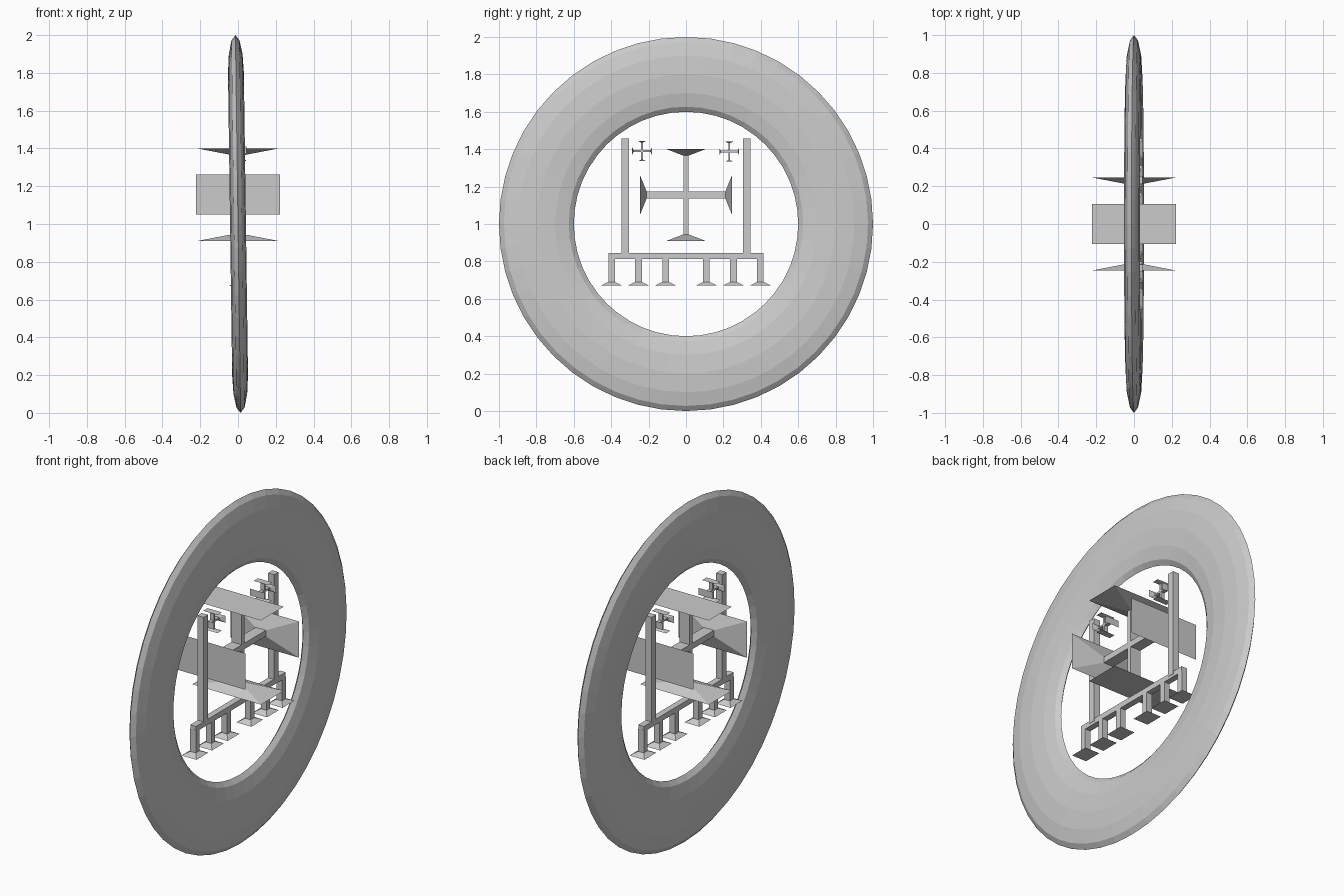
import bpy, bmesh
from math import pi
from mathutils import Matrix, Vector

if "Cube" in bpy.data.objects:
    bpy.data.objects.remove(bpy.data.objects["Cube"])


def make_object(name, bm):
    bmesh.ops.recalc_face_normals(bm, faces=bm.faces)
    mesh = bpy.data.meshes.new(name)
    bm.to_mesh(mesh)
    bm.free()
    obj = bpy.data.objects.new(name, mesh)
    bpy.context.collection.objects.link(obj)
    return obj


def add_box(bm, y0, y1, z0, z1, hx):
    m = Matrix.Translation((0, (y0 + y1) / 2, (z0 + z1) / 2)) @ Matrix.Diagonal((2 * hx, y1 - y0, z1 - z0, 1))
    bmesh.ops.create_cube(bm, size=1, matrix=m)


def add_loft(bm, sections, matrix):
    """Rectangular sections (height, half x, half y) joined along local z."""
    rings = [[bm.verts.new(matrix @ Vector((sx * hx, sy * hy, z)))
              for sx, sy in ((-1, -1), (1, -1), (1, 1), (-1, 1))]
             for z, hx, hy in sections]
    bm.faces.new(rings[0])
    bm.faces.new(rings[-1])
    for a, b in zip(rings, rings[1:]):
        for i in range(4):
            j = (i + 1) % 4
            bm.faces.new((a[i], a[j], b[j], b[i]))


def panel_cross(name, y, z, bar, neck, reach, bar_x, panel_x, panel_y):
    """Four arms about the x axis, each ending in a flared plate."""
    bm = bmesh.new()
    for k in range(4):
        half = bar[k % 2]
        m = Matrix.Translation((0, y, z)) @ Matrix.Rotation(k * pi / 2, 4, 'X')
        add_loft(bm, [(0, bar_x, half), (neck, bar_x, half), (reach, panel_x, panel_y)], m)
    return make_object(name, bm)


# Flattened, slightly leaning torus ring
bpy.ops.mesh.primitive_torus_add(major_radius=0.8, minor_radius=0.2, major_segments=48,
                                 minor_segments=12, location=(0, 0, 1.0))
ring = bpy.context.object
ring.name = "outer_ring"
ring.scale = (1, 1, 0.21)
ring.rotation_euler = (0, pi / 2 - 0.0137, 0)

# Large central cross and two small ones
panel_cross("central_panel_cross", 0, 1.155, (0.0125, 0.0175), 0.21, 0.246, 0.033, 0.222, 0.106)
panel_cross("small_panel_cross_left", -0.235, 1.39, (0.005, 0.005), 0.046, 0.053, 0.012, 0.046, 0.02)
panel_cross("small_panel_cross_right", 0.231, 1.387, (0.005, 0.005), 0.046, 0.053, 0.012, 0.046, 0.02)

# Base beam
bm = bmesh.new()
add_box(bm, -0.415, 0.415, 0.813, 0.845, 0.018)
make_object("base_beam", bm)

for side, label in ((-1, "left"), (1, "right")):
    # Tall post
    bm = bmesh.new()
    yc = side * 0.326
    add_box(bm, yc - 0.02, yc + 0.02, 0.83, 1.457, 0.02)
    make_object(f"tall_post_{label}", bm)
    # Legs with flared feet
    for n, dist in enumerate((0.109, 0.254, 0.398), 1):
        bm = bmesh.new()
        add_loft(bm, [(0.672, 0.048, 0.055), (0.69, 0.018, 0.0175), (0.82, 0.018, 0.0175)],
                 Matrix.Translation((0, side * dist, 0)))
        make_object(f"leg_{label}_{n}", bm)
